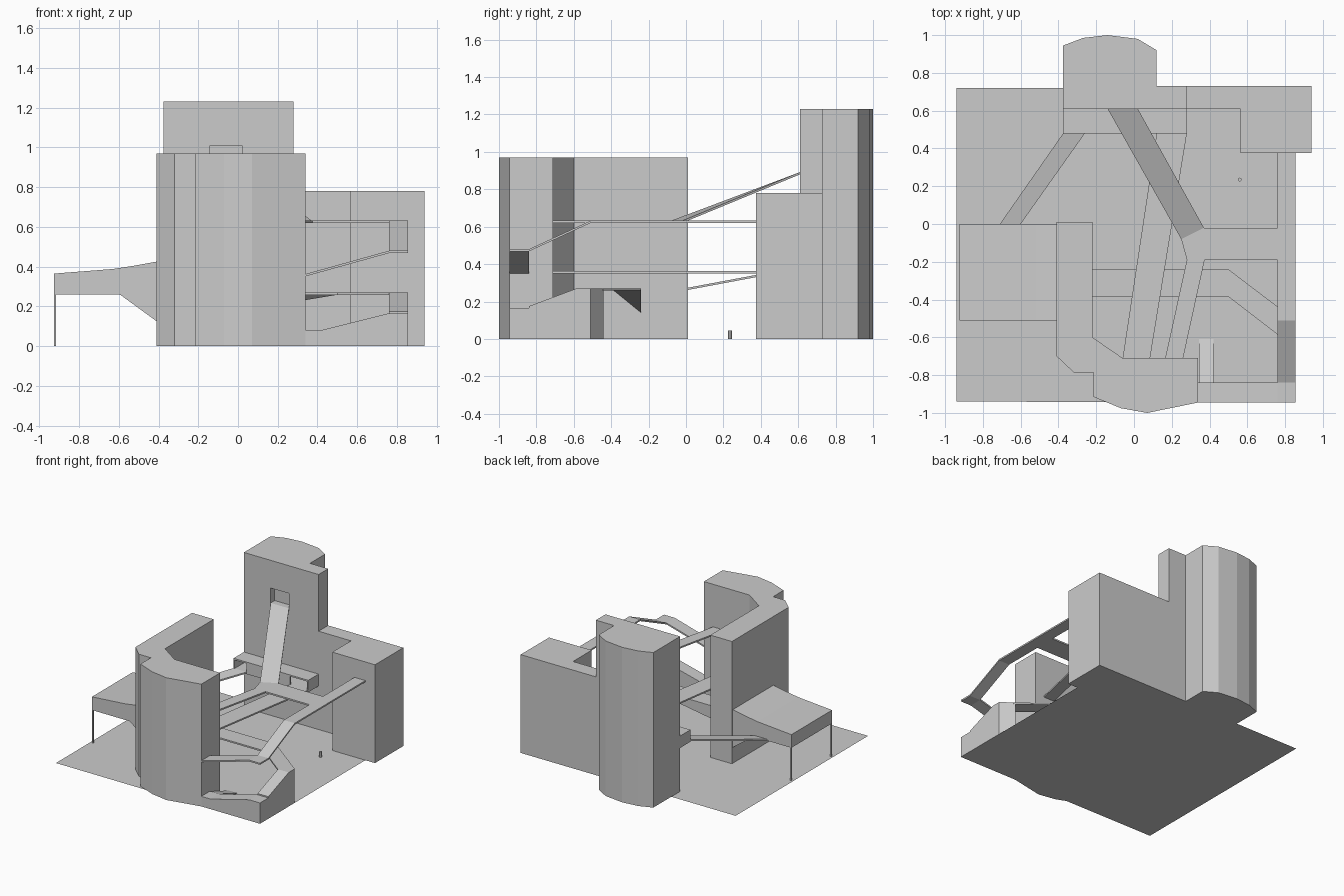
import bpy, bmesh

if "Cube" in bpy.data.objects:
    bpy.data.objects.remove(bpy.data.objects["Cube"])

def finish(name, bm):
    bmesh.ops.recalc_face_normals(bm, faces=bm.faces)
    me = bpy.data.meshes.new(name)
    bm.to_mesh(me)
    bm.free()
    ob = bpy.data.objects.new(name, me)
    bpy.context.collection.objects.link(ob)
    return ob

def loft(name, a, b):
    """Closed solid between two matching 3D outlines."""
    bm = bmesh.new()
    va = [bm.verts.new(p) for p in a]
    vb = [bm.verts.new(p) for p in b]
    bm.faces.new(va)
    bm.faces.new(vb[::-1])
    n = len(a)
    for i in range(n):
        j = (i + 1) % n
        bm.faces.new((va[i], va[j], vb[j], vb[i]))
    return finish(name, bm)

def prism(name, pts, lo, hi, axis='z'):
    """Extrude a 2D outline along one axis."""
    put = {'z': lambda p, d: (p[0], p[1], d),
           'y': lambda p, d: (p[0], d, p[1]),
           'x': lambda p, d: (d, p[0], p[1])}[axis]
    return loft(name, [put(p, lo) for p in pts], [put(p, hi) for p in pts])

def box(name, x0, x1, y0, y1, z0, z1):
    return prism(name, [(x0, y0), (x1, y0), (x1, y1), (x0, y1)], z0, z1)

def ribbon(name, left, right, t=0.012):
    """Thin walkway between two edge paths, top surface on the paths."""
    bm = bmesh.new()
    down = lambda p: (p[0], p[1], p[2] - t)
    rows = [[bm.verts.new(q) for q in (l, r, down(r), down(l))] for l, r in zip(left, right)]
    for a, b in zip(rows, rows[1:]):
        for i in range(4):
            j = (i + 1) % 4
            bm.faces.new((a[i], a[j], b[j], b[i]))
    bm.faces.new(rows[0])
    bm.faces.new(rows[-1][::-1])
    return finish(name, bm)

def cut(ob, *cutters):
    for c in cutters:
        m = ob.modifiers.new("opening", 'BOOLEAN')
        m.object = c
        m.operation = 'DIFFERENCE'
        m.solver = 'EXACT'
        c.hide_render = True
        c.hide_viewport = True

# ground sheet
bm = bmesh.new()
bm.faces.new([bm.verts.new((x, y, 0)) for x, y in
              ((-.94, -.94), (.855, -.945), (.855, .72), (-.94, .72))])
finish("ground_sheet", bm)

# front tower with its long wing
prism("front_tower", [(-.41, .01), (-.22, .01), (-.22, -.60), (-.06, -.71), (.34, -.71),
                      (.34, -.945), (.07, -1), (-.07, -.975), (-.215, -.915),
                      (-.215, -.785), (-.32, -.785), (-.41, -.70)], 0, .97)

# back tower and lower side block
back = prism("back_tower", [(-.375, .61), (.28, .61), (.28, .73), (.12, .73), (.12, .92),
                            (.02, .98), (-.14, 1), (-.27, .985), (-.375, .945)], 0, 1.23)
cut(back, box("doorway_cutter", -.14, .02, .58, .66, .892, 1.01))
prism("side_block", [(.28, .61), (.565, .61), (.565, .375), (.94, .375), (.94, .73), (.28, .73)], 0, .78)

# enclosed gallery on the back tower, open where bridges arrive
gallery = box("gallery", -.375, .28, .48, .61, .345, .44)
cut(gallery, prism("gallery_cutter", [(-.365, .47), (-.26, .47), (-.26, .49), (.12, .49), (.12, .47),
                                      (.27, .47), (.27, .60), (-.365, .60)], .362, .428))

# entrance canopy and posts
prism("canopy", [(-.925, .26), (-.595, .26), (-.41, .125), (-.41, .425), (-.52, .405), (-.63, .388),
                 (-.925, .365)], -.51, 0, 'y')
for y in (-.51, -.01):
    box("canopy_post", -.925, -.915, y, y + .01, 0, .26)

# diagonal ramp from canopy to gallery
ribbon("canopy_ramp", [(-.71, 0, .272), (-.375, .48, .362)], [(-.60, 0, .272), (-.26, .48, .362)])

# straight middle bridge
ribbon("middle_bridge", [(-.06, -.71, .363), (.12, .48, .363)], [(.085, -.71, .363), (.28, .48, .363)])

# upper deck and steep ramp
prism("upper_deck", [(.76, -.02), (.37, -.02), (.25, -.08), (.28, -.19), (.165, -.71), (.26, -.71),
                     (.374, -.19), (.76, -.19)], .62, .632)
ribbon("steep_ramp", [(.25, -.08, .632), (-.14, .61, .892)], [(.37, -.02, .632), (.02, .61, .892)])

# upper walkway turning the corner
ribbon("upper_ramp", [(.34, -.84, .363), (.76, -.84, .48)], [(.34, -.945, .363), (.76, -.945, .48)])
box("upper_landing", .76, .855, -.945, -.84, .468, .48)
ribbon("upper_walkway", [(.76, -.84, .48), (.76, -.51, .632), (.76, .375, .632)],
       [(.855, -.84, .48), (.855, -.51, .632), (.855, .375, .632)])

# solid lower ramps
prism("lower_front_ramp", [(.34, 0), (.855, 0), (.855, .165), (.76, .165), (.42, .08), (.34, .08)],
      -.945, -.84, 'y')
prism("lower_side_ramp", [(-.84, 0), (-.585, 0), (-.585, .27), (-.84, .175)], .76, .855, 'x')
prism("lower_ramp_end", [(.76, -.585), (.855, -.585), (.855, -.51), (.76, -.44)], 0, .27)
prism("lower_step_ramp", [(-.84, 0), (-.61, 0), (-.84, .08)], .345, .42, 'x')

# low bridge to the wing, with a deepening haunch at the wall
ribbon("low_bridge", [(.77, -.445, .27), (.5, -.24, .27), (-.22, -.24, .27)],
       [(.76, -.585, .27), (.5, -.385, .27), (-.22, -.385, .27)])
loft("bridge_haunch", [(.5, -.24, .262), (-.22, -.24, .262), (-.22, -.385, .262)],
     [(.5, -.24, .258), (-.22, -.24, .14), (-.22, -.385, .258)])

# small bollard
bpy.ops.mesh.primitive_cylinder_add(vertices=8, radius=.01, depth=.045, location=(.56, .235, .0225))
bpy.context.object.name = "bollard"
